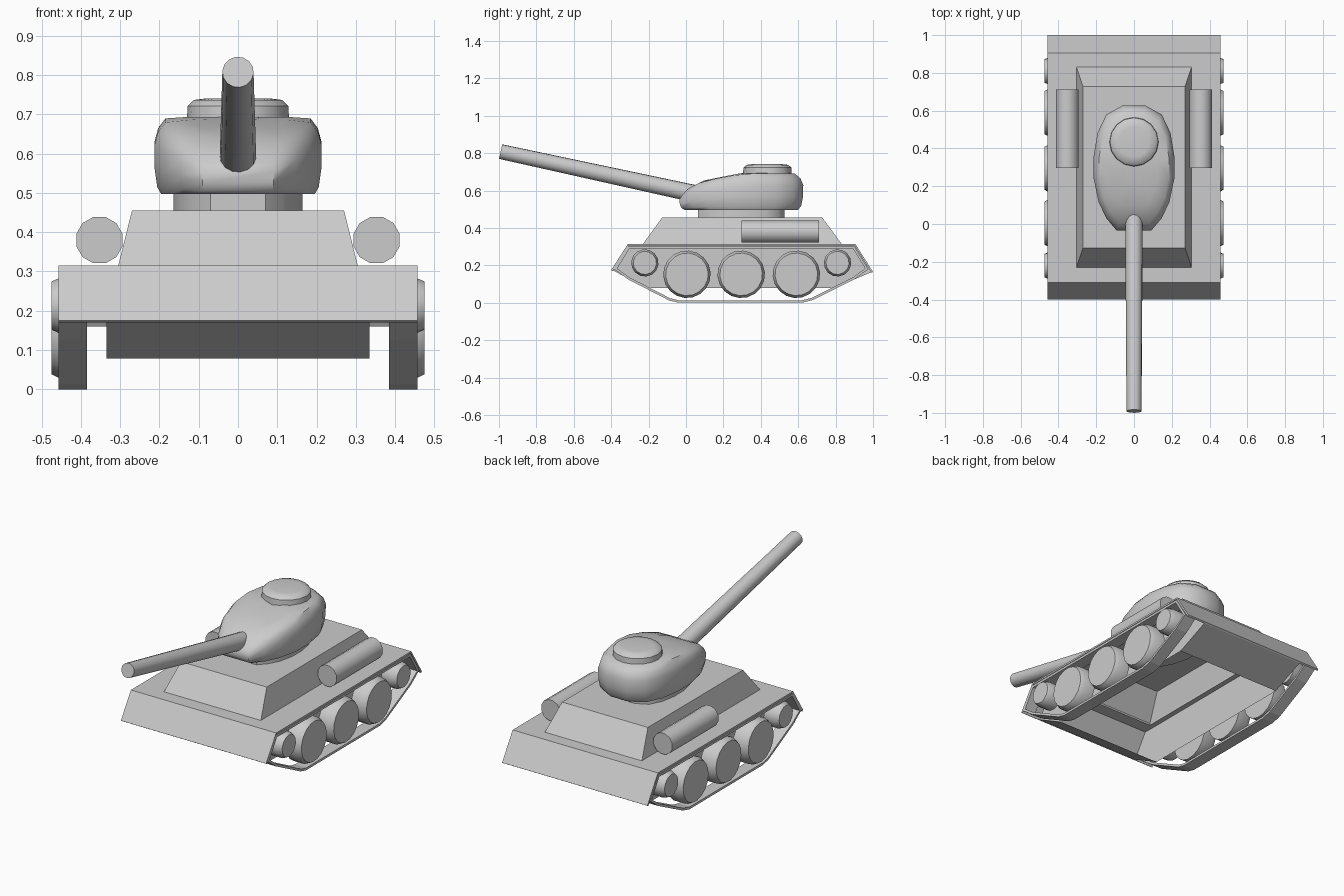
import bpy, bmesh, math
from mathutils import Vector

if "Cube" in bpy.data.objects:
    bpy.data.objects.remove(bpy.data.objects["Cube"])


def make(name, verts, faces, mirror=False, smooth=0, recalc=True):
    me = bpy.data.meshes.new(name)
    me.from_pydata([tuple(v) for v in verts], [], faces)
    if recalc:
        bm = bmesh.new()
        bm.from_mesh(me)
        bmesh.ops.recalc_face_normals(bm, faces=bm.faces)
        bm.to_mesh(me)
        bm.free()
    ob = bpy.data.objects.new(name, me)
    bpy.context.collection.objects.link(ob)
    if smooth:
        bpy.ops.object.select_all(action='DESELECT')
        ob.select_set(True)
        bpy.context.view_layer.objects.active = ob
        bpy.ops.object.shade_smooth_by_angle(angle=math.radians(smooth))
    if mirror:
        ob.modifiers.new("mirror", 'MIRROR')
    return ob


def loft(name, rings, **kw):
    n = len(rings[0])
    verts = [p for r in rings for p in r]
    faces = [(k * n + i, k * n + (i + 1) % n, (k + 1) * n + (i + 1) % n, (k + 1) * n + i)
             for k in range(len(rings) - 1) for i in range(n)]
    faces += [tuple(range(n))[::-1], tuple(range(len(verts) - n, len(verts)))]
    return make(name, verts, faces, **kw)


def turned(name, start, axis, profile, n, **kw):
    """Round part: profile is (distance along axis, radius)."""
    a = Vector(axis).normalized()
    u = a.orthogonal().normalized()
    v = a.cross(u)
    rings = [[Vector(start) + a * d + (u * math.cos(t) + v * math.sin(t)) * r
              for t in (2 * math.pi * i / n for i in range(n))] for d, r in profile]
    return loft(name, rings, smooth=40, **kw)


def interp(table, y):
    if y <= table[0][0]:
        return table[0][1]
    for (a, za), (b, zb) in zip(table, table[1:]):
        if y <= b:
            return za + (zb - za) * (y - a) / (b - a)
    return table[-1][1]


# Deck with sloped front and rear plates, open beneath the superstructure
xs = [-.457, -.305, .305, .457]
rows = [(-.4, .175), (-.31, .315), (-.23, .315), (.83, .315), (.905, .315), (1, .165)]
verts = [(x, y, z) for y, z in rows for x in xs]
faces = [(j * 4 + i, j * 4 + i + 1, j * 4 + i + 5, j * 4 + i + 4)
         for j in range(5) for i in range(3) if (j, i) != (2, 1)]
deck = make("deck", verts, faces, recalc=False)
sol = deck.modifiers.new("thickness", 'SOLIDIFY')
sol.thickness = .01
sol.offset = -1

# Lower hull: side walls and sloped end plates, open bottom
prof = [(-.395, .175), (-.31, .31), (.905, .31), (.995, .165), (.79, .078), (-.21, .078)]
verts = [(s * .335, y, z) for s in (-1, 1) for y, z in prof]
make("lower_hull", verts, [(0, 1, 2, 3, 4, 5), (11, 10, 9, 8, 7, 6),
                           (0, 5, 11, 6), (3, 9, 10, 4)])

# Superstructure, open underneath
verts = [(x, y, z) for w, y0, y1, z in ((.305, -.23, .832, .315), (.27, -.127, .728, .456))
         for x, y in ((-w, y0), (w, y0), (w, y1), (-w, y1))]
make("superstructure", verts, [(0, 1, 5, 4), (1, 2, 6, 5), (2, 3, 7, 6), (3, 0, 4, 7), (4, 5, 6, 7)])

# Tracks: thin closed bands
path = [(-.31, .302), (-.385, .18), (-.31, .125), (-.09, .012), (-.04, 0), (.62, 0),
        (.68, .015), (.9, .125), (.975, .18), (.9, .302)]
n = len(path)
inner = []
for i, p in enumerate(path):
    p, a, b = Vector(p), Vector(path[i - 1]), Vector(path[(i + 1) % n])
    e, f = (p - a).normalized(), (b - p).normalized()
    na, nb = Vector((-e.y, e.x)), Vector((-f.y, f.x))
    inner.append(p + (na + nb) * .013 / (1 + na.dot(nb)))
loops = [[(x, q[0], q[1]) for q in pts]
         for x, pts in ((.385, path), (.457, path), (.457, inner), (.385, inner))]
faces = [(k * n + i, k * n + (i + 1) % n, (k + 1) % 4 * n + (i + 1) % n, (k + 1) % 4 * n + i)
         for k in range(4) for i in range(n)]
make("tracks", [p for l in loops for p in l], faces, mirror=True)

# Road wheels and end wheels
for k, y in enumerate((.005, .295, .59)):
    turned(f"road_wheel_{k + 1}", (.385, y, .152), (1, 0, 0),
           [(0, .127), (.065, .127), (.09, .114)], 18, mirror=True)
for name, y in (("front_wheel", -.22), ("rear_wheel", .81)):
    turned(name, (.385, y, .213), (1, 0, 0),
           [(0, .073), (.065, .073), (.09, .062)], 14, mirror=True)

# Side fuel drums
turned("fuel_drum", (.353, .297, .38), (0, 1, 0), [(0, .061), (.415, .061)], 12, mirror=True)

# Turret: egg-shaped outline lofted upward under a sloping roof
half = [(.09, -.03), (.145, .035), (.185, .12), (.21, .24), (.21, .36), (.19, .48),
        (.145, .575), (.06, .622)]
outline = half + [(-x, y) for x, y in reversed(half)]
roof = [(-.03, .58), (.03, .625), (.1, .652), (.3, .69), (.6, .69)]


def ring(scale, height, cy=.29):
    pts = []
    for x, y in outline:
        yy = cy + (y - cy) * scale
        pts.append((x * scale, yy, .497 + (interp(roof, yy) - .497) * height))
    return pts


loft("turret", [ring(.93, 0), ring(.98, .1), ring(1.01, .35), ring(1.015, .68),
                ring(.97, .87), ring(.88, 1), ring(.6, 1.02), ring(.25, 1.02)], smooth=45)
loft("turret_ring", [[(x * .78, .295 + (y - .295) * .71, z) for x, y in outline]
                     for z in (.45, .51)], smooth=45)

# Commander hatch drum
turned("cupola", (0, .435, .66), (0, 0, 1), [(0, .132), (.062, .128), (.077, .112), (.081, .08)], 16)

# Gun barrel, raised
tip, base = Vector((0, -.991, .808)), Vector((0, .06, .58))
turned("gun_barrel", base, tip - base, [(0, .047), ((tip - base).length, .04)], 14)
